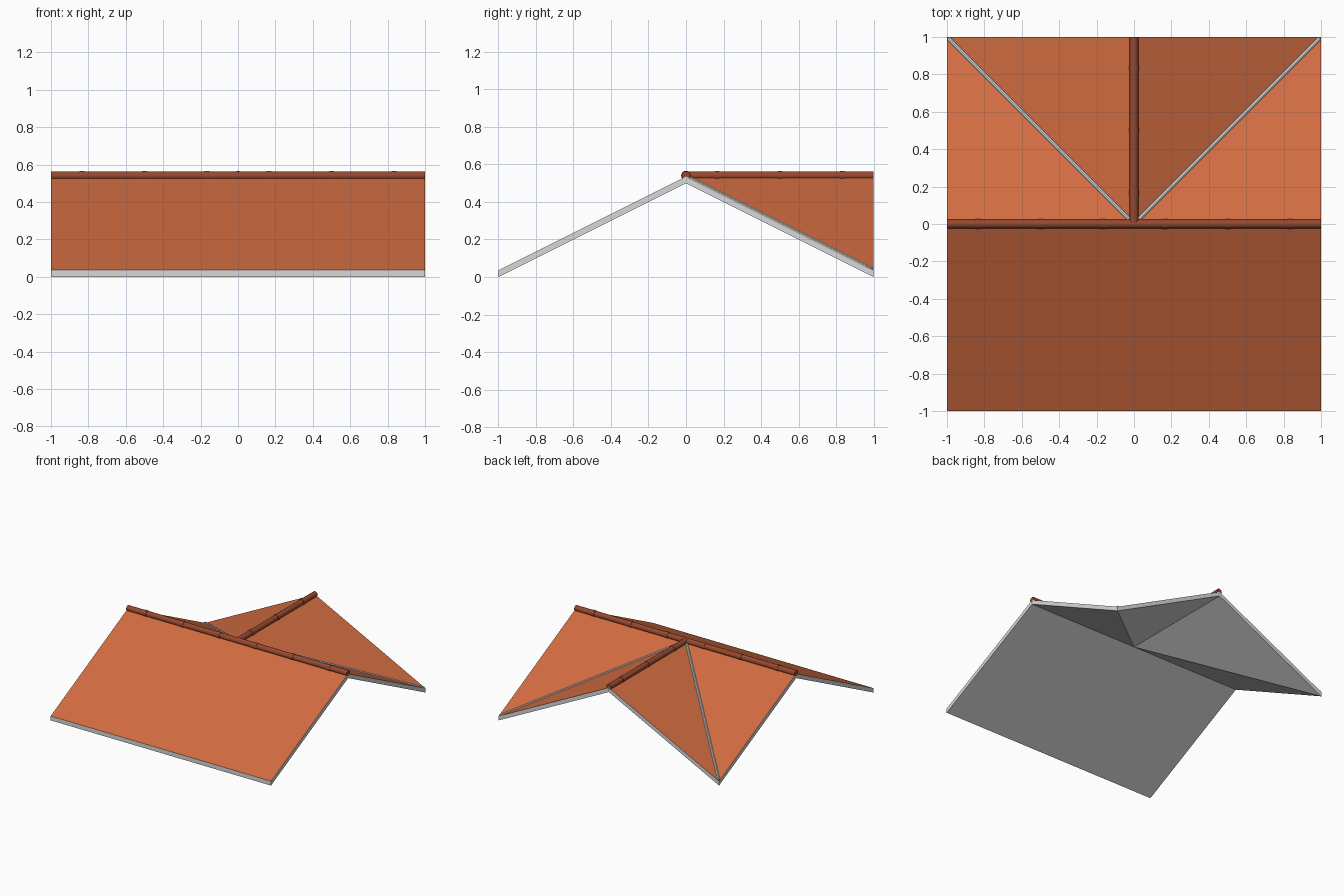
import bpy, bmesh, math
from mathutils import Vector

if "Cube" in bpy.data.objects:
    bpy.data.objects.remove(bpy.data.objects["Cube"])

RISE, THICK, RIDGE_Z = 0.5, 0.036, 0.54


def material(name, rgb):
    m = bpy.data.materials.new(name)
    lin = [((c / 255 + 0.055) / 1.055) ** 2.4 for c in rgb]
    m.diffuse_color = (*lin, 1)
    m.use_nodes = True
    m.node_tree.nodes["Principled BSDF"].inputs["Base Color"].default_value = m.diffuse_color
    return m


clay = material("orange_clay", (209, 108, 65))
cap = material("brown_ridge_clay", (150, 72, 46))
grey = material("light_grey", (217, 217, 217))
metal = material("pale_metal", (208, 216, 220))


def tube(name, a, b, radius, mat, sides=16):
    a, b = Vector(a), Vector(b)
    d = b - a
    bpy.ops.mesh.primitive_cylinder_add(vertices=sides, radius=radius,
                                        depth=d.length, location=(a + b) / 2)
    o = bpy.context.object
    o.name = name
    o.rotation_euler = d.to_track_quat('Z', 'Y').to_euler()
    o.data.materials.append(mat)
    bpy.ops.object.shade_smooth_by_angle(angle=math.radians(40))
    return o


# Roof slab: front slope, two back slopes and a rear gable wing
bm = bmesh.new()


def point(x, y, h):
    return bm.verts.new((x, y, THICK + RISE * h))


mid = point(0, 0, 1)
left, right = point(-1, 0, 1), point(1, 0, 1)
front_l, front_r = point(-1, -1, 0), point(1, -1, 0)
back_l, back_r, back = point(-1, 1, 0), point(1, 1, 0), point(0, 1, 1)
for loop in ((front_l, front_r, right, mid, left), (mid, right, back_r),
             (mid, back_r, back), (mid, back, back_l), (mid, back_l, left)):
    bm.faces.new(loop)
# copy the top surface downwards for the underside and rim
tops = bm.faces[:]
rim = [e for e in bm.edges if e.is_boundary]
copy = bmesh.ops.duplicate(bm, geom=bm.verts[:] + bm.edges[:] + tops)
vmap = copy["vert_map"]
for e in rim:
    a, b = e.verts
    bm.faces.new((a, b, vmap[b], vmap[a]))
for v in [g for g in copy["geom"] if isinstance(g, bmesh.types.BMVert)]:
    v.co.z -= THICK
bmesh.ops.recalc_face_normals(bm, faces=bm.faces[:])
for f in bm.faces:
    f.normal_update()
    f.material_index = 0 if f.normal.z > 0.1 else 1
mesh = bpy.data.meshes.new("roof_slab")
bm.to_mesh(mesh)
bm.free()
mesh.materials.append(clay)
mesh.materials.append(grey)
bpy.context.collection.objects.link(bpy.data.objects.new("roof_slab", mesh))

# Ridge caps along the main roof and the rear wing
tube("main_ridge", (-1, 0, RIDGE_Z), (1, 0, RIDGE_Z), 0.023, cap)
tube("wing_ridge", (0, 0, RIDGE_Z), (0, 1, RIDGE_Z), 0.023, cap)

# Raised collars on the ridge caps
for i in range(6):
    x = -5 / 6 + i / 3
    tube("main_ridge_collar", (x - 0.013, 0, RIDGE_Z), (x + 0.013, 0, RIDGE_Z), 0.026, cap)
for i in range(3):
    y = 1 / 6 + i / 3
    tube("wing_ridge_collar", (0, y - 0.013, RIDGE_Z), (0, y + 0.013, RIDGE_Z), 0.026, cap)

# Metal flashing in the two valleys
for s in (-1, 1):
    tube("valley_flashing", (0, 0, THICK + RISE),
         (s * 0.992, 0.992, THICK + RISE * 0.008), 0.011, metal, 8)
